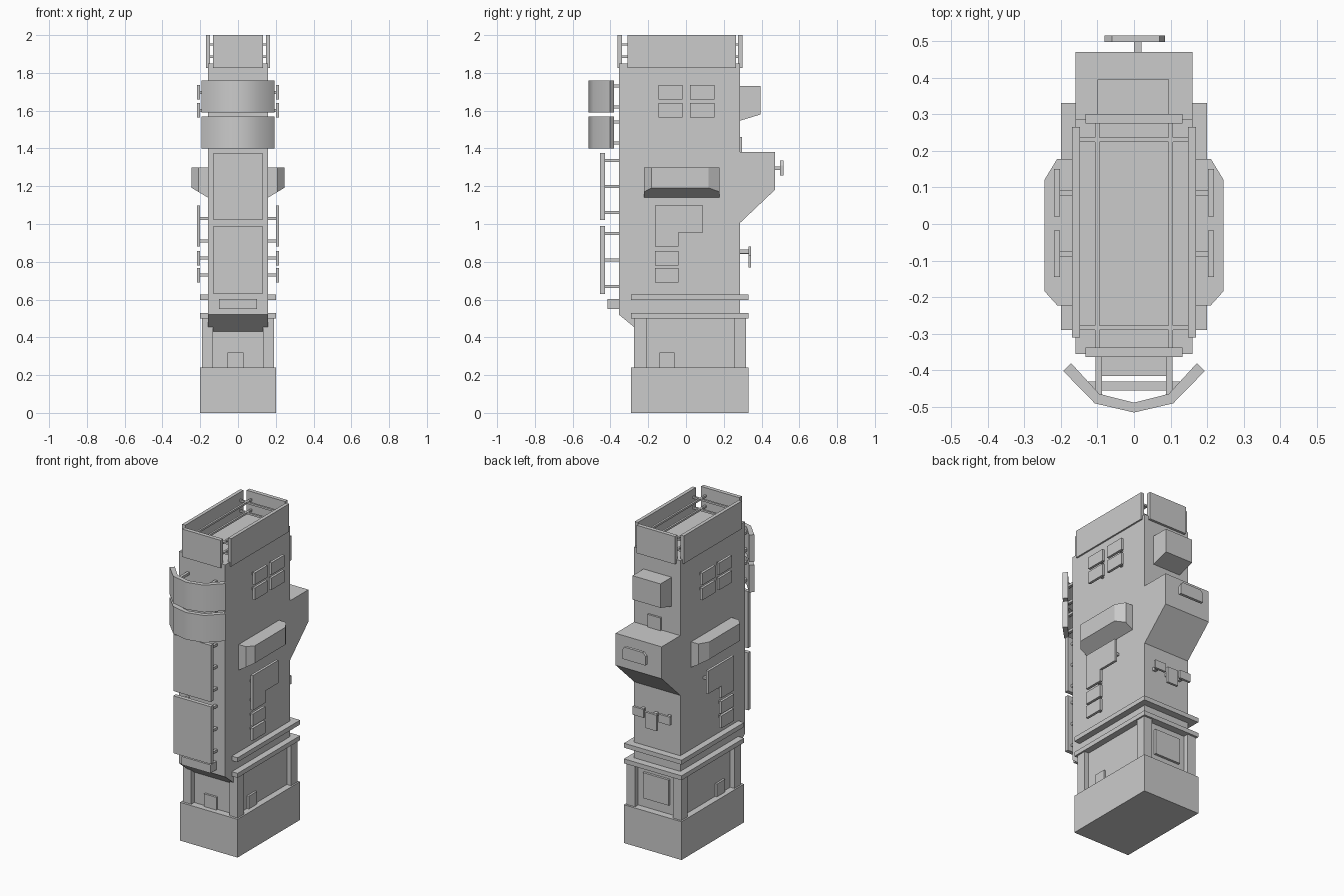
import bpy, bmesh
from mathutils import Vector

cube = bpy.data.objects.get("Cube")
if cube:
    bpy.data.objects.remove(cube, do_unlink=True)

GREY = bpy.data.materials.new("plain_grey")
GREY.use_nodes = True
COLOUR = (0.6, 0.6, 0.6, 1)
GREY.diffuse_color = COLOUR
GREY.node_tree.nodes["Principled BSDF"].inputs["Base Color"].default_value = COLOUR


def finish(name, bm):
    bmesh.ops.recalc_face_normals(bm, faces=bm.faces)
    mesh = bpy.data.meshes.new(name)
    bm.to_mesh(mesh)
    bm.free()
    mesh.materials.append(GREY)
    obj = bpy.data.objects.new(name, mesh)
    bpy.context.collection.objects.link(obj)
    return obj


def mirror(obj):
    obj.modifiers.new("Mirror", 'MIRROR').use_axis[0] = True
    return obj


def box(name, x, y, z):
    """Box from three (low, high) ranges."""
    bm = bmesh.new()
    bmesh.ops.create_cube(bm, size=1)
    for v in bm.verts:
        v.co = [(a + b) / 2 + c * (b - a) for c, (a, b) in zip(v.co, (x, y, z))]
    return finish(name, bm)


def prism(name, points, axis, low, high):
    """Extrude a 2D profile along an axis; points use the other two axes in order."""
    bm = bmesh.new()

    def place(p, h):
        co = list(p)
        co.insert(axis, h)
        return bm.verts.new(co)

    face = bm.faces.new([place(p, low) for p in points])
    moved = bmesh.ops.extrude_face_region(bm, geom=[face])["geom"]
    step = Vector((0, 0, 0))
    step[axis] = high - low
    bmesh.ops.translate(bm, vec=step, verts=[v for v in moved if isinstance(v, bmesh.types.BMVert)])
    return finish(name, bm)


# Base, tower shaft and the ledges around it
box("base_block", (-.2, .2), (-.29, .33), (0, .24))
prism("tower_body", [(-.245, .23), (-.245, .43), (-.355, .52), (-.355, 1.85),
                     (.285, 1.85), (.285, .23)], 0, -.16, .16)
for name, low in (("lower_ledge", .5), ("upper_ledge", .598)):
    box(name, (-.2, .2), (-.29, .33), (low, low + .028))
for name, y in (("front_pillars", (-.275, -.21)), ("back_pillars", (.255, .317))):
    mirror(box(name, (.132, .19), y, (.24, .5)))

# Ground floor doors and back panel
box("front_door", (-.055, .03), (-.258, -.24), (.24, .32))
mirror(box("side_doors", (.155, .173), (-.14, -.06), (.24, .32)))
box("ground_back_panel", (-.09, .09), (.28, .3), (.3, .46))

# Rooftop panels and the rails that join them
mirror(box("roof_side_panels", (.148, .17), (-.31, .265), (1.825, 2)))
box("roof_front_panel", (-.133, .133), (-.363, -.338), (1.825, 2))
box("roof_back_panel", (-.133, .133), (.275, .3), (1.825, 2))
for y in (-.283, .23):
    for z in (1.885, 1.95):
        box("roof_cross_rail", (-.15, .15), (y - .006, y + .006), (z - .006, z + .006))
for x in (-.1, .1):
    for z in (1.885, 1.95):
        box("roof_long_rail", (x - .006, x + .006), (-.34, .28), (z - .006, z + .006))

# Curved front billboards
outer = [(-.193, -.402), (-.107, -.49), (0, -.515), (.107, -.49), (.193, -.402)]
inner = [(.172, -.38), (.095, -.464), (0, -.488), (-.095, -.464), (-.172, -.38)]
for low in (1.4, 1.59):
    board = prism("curved_billboard", outer + inner, 2, low, low + .17)
    bpy.ops.object.select_all(action='DESELECT')
    board.select_set(True)
    bpy.context.view_layer.objects.active = board
    bpy.ops.object.shade_smooth_by_angle(angle=.8)
    for z in (low + .03, low + .14):
        mirror(box("curved_billboard_arms", (.088, .105), (-.47, -.35), (z - .008, z + .008)))

# Flat front billboards
for low, high in ((.63, .99), (1.02, 1.375)):
    box("flat_billboard", (-.13, .13), (-.455, -.43), (low, high))
    for z in (low + .04, (low + high) / 2, high - .04):
        mirror(box("flat_billboard_arms", (.088, .105), (-.435, -.35), (z - .008, z + .008)))
box("front_lamp_box", (-.1, .1), (-.415, -.35), (.55, .602))


# Side signs standing off the wall on short arms
def side_arm(y, z):
    mirror(box("side_sign_arms", (.155, .204), (y - .008, y + .008), (z - .008, z + .008)))


for y in ((-.145, -.018), (.02, .15)):
    for low in (1.565, 1.66):
        mirror(box("upper_side_signs", (.202, .218), y, (low, low + .075)))
        side_arm(sum(y) / 2, low + .035)
for low in (.69, .78):
    mirror(box("small_side_signs", (.202, .218), (-.165, -.04), (low, low + .077)))
    side_arm(-.1, low + .04)
mirror(prism("stepped_side_signs", [(-.165, .88), (-.165, 1.098), (.09, 1.098), (.09, .955),
                                    (-.04, .955), (-.04, .88)], 0, .202, .218))
side_arm(-.1, .91)
side_arm(-.1, 1.03)
side_arm(.05, 1.03)

# Side bays with cut corners and a sloping underside
bay = prism("side_bays", [(.155, -.222), (.21, -.222), (.245, -.183), (.245, .12),
                          (.21, .178), (.155, .178)], 2, 1.14, 1.3)
for v in bay.data.vertices:
    if v.co.z < 1.2:
        v.co.z += (v.co.x - .16) * .6
mirror(bay)

# Back bay, upper back box and back signs
prism("back_bay", [(.28, 1.38), (.47, 1.38), (.47, 1.18), (.28, 1)], 0, -.16, .16)
prism("upper_back_box", [(.28, 1.73), (.395, 1.73), (.395, 1.58), (.28, 1.545)], 0, -.1, .095)
box("back_wall_plate", (-.03, .06), (.28, .297), (1.38, 1.46))
prism("back_bay_sign", [(.085, 1.258), (.085, 1.31), (.07, 1.335), (-.06, 1.335),
                        (-.08, 1.315), (-.08, 1.258)], 1, .497, .515)
box("back_bay_sign_arm", (0, .02), (.465, .5), (1.285, 1.305))
box("back_middle_sign", (-.038, .038), (.33, .345), (.77, .87))
mirror(box("back_outer_signs", (.052, .13), (.33, .345), (.83, .882)))
box("back_middle_sign_arm", (-.01, .01), (.28, .335), (.84, .86))
mirror(box("back_outer_sign_arms", (.08, .1), (.28, .335), (.845, .865)))
